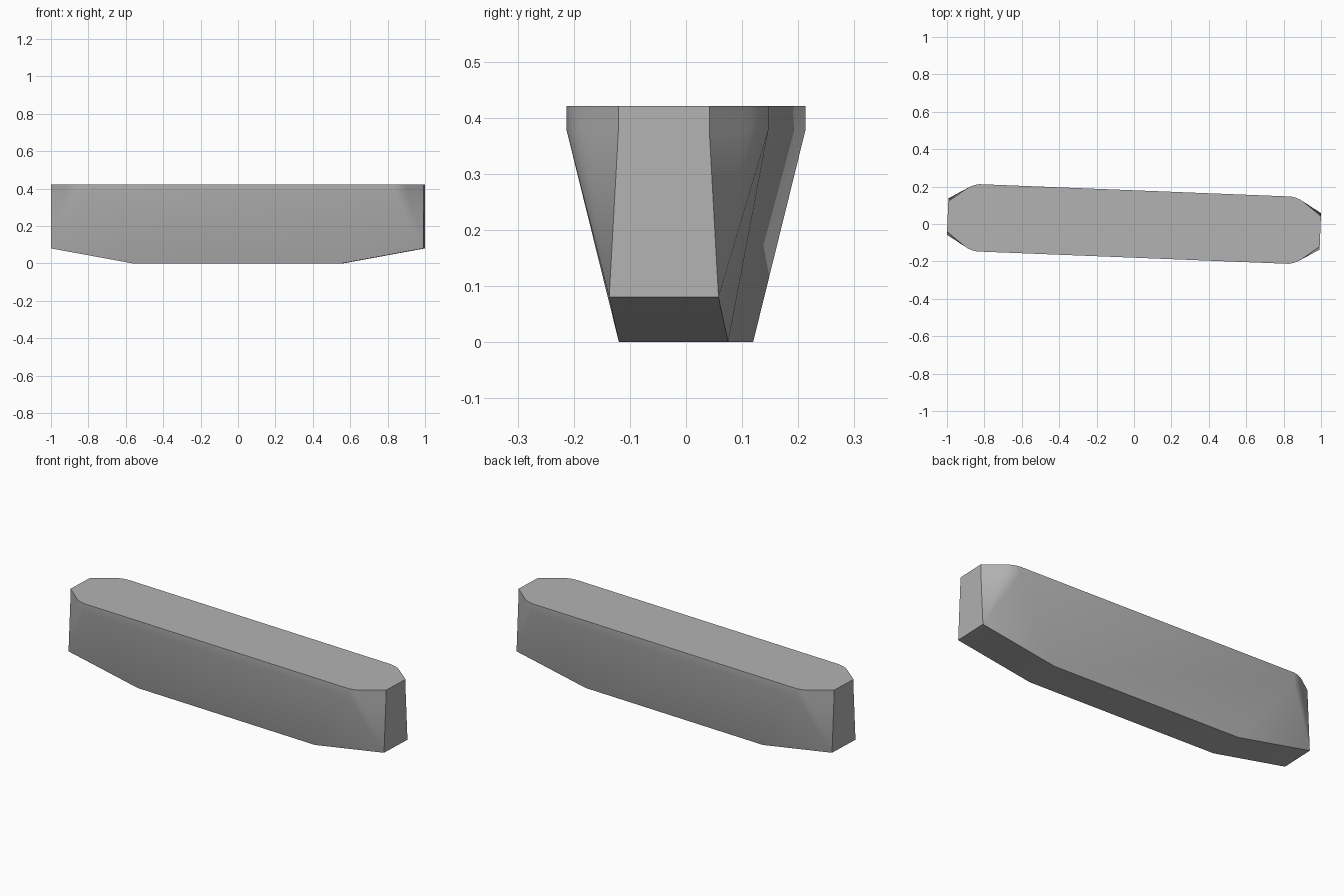
import bpy, bmesh, math
from mathutils import Matrix

cube = bpy.data.objects.get("Cube")
if cube:
    bpy.data.objects.remove(cube, do_unlink=True)

# Plain grey material
grey = bpy.data.materials.new("plain grey")
grey.use_nodes = True
colour = (0.45, 0.45, 0.45, 1)
grey.diffuse_color = colour
grey.node_tree.nodes["Principled BSDF"].inputs["Base Color"].default_value = colour

# Heights: end of the upswept base, start of the upright rim, top
SWEEP, RIM, TOP = 0.08, 0.378, 0.421
END, KEEL, HALF = 0.997, 0.56, 0.0975

# One rounded corner of the deck outline, from the end to the side
CORNER = [(END, 0.081), (0.925, 0.136), (0.905, 0.151), (0.885, 0.164),
          (0.862, 0.174), (0.835, 0.18)]

bm = bmesh.new()
QUADRANTS = [(1, 1), (-1, 1), (-1, -1), (1, -1)]


def ring(z):
    """Corner points of all four quadrants at one height."""
    return [[bm.verts.new((x * sx, y * sy, z)) for x, y in CORNER]
            for sx, sy in QUADRANTS]


rim, top = ring(RIM), ring(TOP)
keel = [bm.verts.new((KEEL * sx, HALF * sy, 0)) for sx, sy in QUADRANTS]
chin = [bm.verts.new((END * sx, HALF * sy, SWEEP)) for sx, sy in QUADRANTS]

# Corners: a fan rising from each chin point, the rim and the bow triangle
for q in range(4):
    for i in range(len(CORNER) - 1):
        bm.faces.new((chin[q], rim[q][i], rim[q][i + 1]))
        bm.faces.new((rim[q][i], rim[q][i + 1], top[q][i + 1], top[q][i]))
    bm.faces.new((keel[q], chin[q], rim[q][-1]))

# Long sides
for a, b in ((0, 1), (2, 3)):
    bm.faces.new((keel[a], keel[b], rim[b][-1], rim[a][-1]))
    bm.faces.new((rim[a][-1], rim[b][-1], top[b][-1], top[a][-1]))

# Upright ends and the sloping base beneath them
for a, b in ((0, 3), (1, 2)):
    bm.faces.new((chin[a], chin[b], rim[b][0], rim[a][0]))
    bm.faces.new((rim[a][0], rim[b][0], top[b][0], top[a][0]))
    bm.faces.new((keel[a], keel[b], chin[b], chin[a]))

# Flat base and flat deck
bm.faces.new(keel)
outline = []
for q in range(4):
    outline += top[q] if q % 2 == 0 else top[q][::-1]
bm.faces.new(outline)

# The whole body is turned slightly about the vertical
bm.transform(Matrix.Rotation(math.radians(-2.27), 4, "Z"))
bmesh.ops.recalc_face_normals(bm, faces=bm.faces)

mesh = bpy.data.meshes.new("hull_block")
bm.to_mesh(mesh)
bm.free()
mesh.materials.append(grey)
block = bpy.data.objects.new("hull_block", mesh)
bpy.context.collection.objects.link(block)

bpy.ops.object.select_all(action="DESELECT")
block.select_set(True)
bpy.context.view_layer.objects.active = block
bpy.ops.object.shade_smooth_by_angle(angle=math.radians(40))
